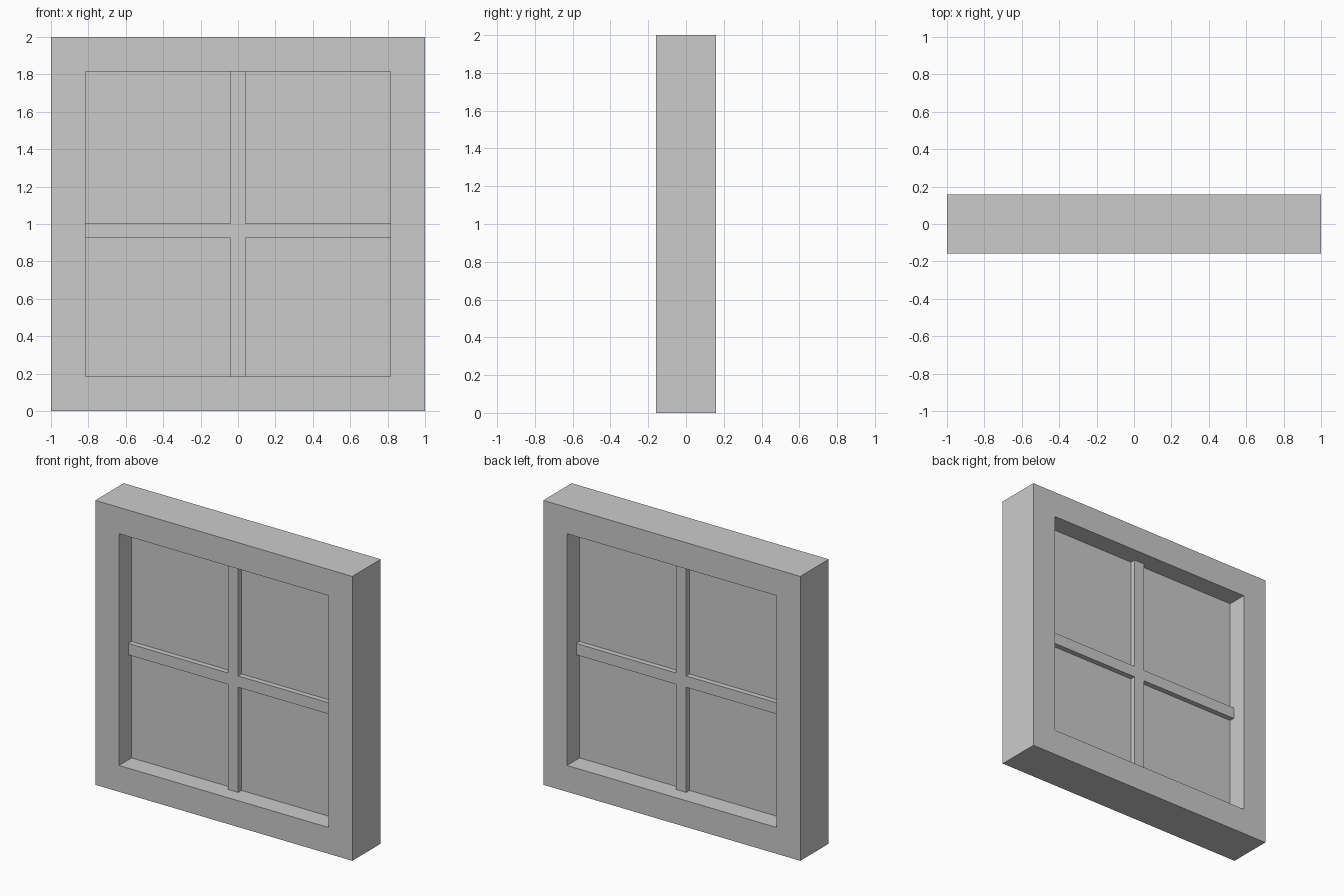
import bpy, bmesh

if "Cube" in bpy.data.objects:
    bpy.data.objects.remove(bpy.data.objects["Cube"])

DEPTH = 0.158           # half depth of the frame
OPEN = 0.815            # half size of the opening
BAR = 0.055             # half depth of the glazing bars
PANE = 0.018            # half depth of the glass
MID = 1.0               # centre height of the window


def finish(name, bm):
    bmesh.ops.recalc_face_normals(bm, faces=bm.faces)
    mesh = bpy.data.meshes.new(name)
    bm.to_mesh(mesh)
    bm.free()
    obj = bpy.data.objects.new(name, mesh)
    bpy.context.collection.objects.link(obj)
    return obj


def prism(name, outline, half_depth):
    """Extrude an x-z outline symmetrically along y."""
    bm = bmesh.new()
    face = bm.faces.new([bm.verts.new((x, -half_depth, z)) for x, z in outline])
    ext = bmesh.ops.extrude_face_region(bm, geom=[face], use_keep_orig=True)
    verts = [g for g in ext["geom"] if isinstance(g, bmesh.types.BMVert)]
    bmesh.ops.translate(bm, verts=verts, vec=(0, 2 * half_depth, 0))
    return finish(name, bm)


# Outer frame: rectangular section swept round four mitred corners
bm = bmesh.new()
section = [(1, -DEPTH), (1, DEPTH), (OPEN, DEPTH), (OPEN, -DEPTH)]
rings = [[bm.verts.new((sx * r, y, MID + sz * r)) for r, y in section]
         for sx, sz in [(-1, -1), (1, -1), (1, 1), (-1, 1)]]
for i in range(4):
    a, b = rings[i], rings[(i + 1) % 4]
    for j in range(4):
        k = (j + 1) % 4
        bm.faces.new((a[j], a[k], b[k], b[j]))
finish("window_frame", bm)

# Glazing bars: one cross, with the horizontal bar just below centre
w, low, high = 0.04, 0.924, 1.004
bottom, top = MID - OPEN, MID + OPEN
prism("glazing_bars", [
    (-w, bottom), (w, bottom), (w, low), (OPEN, low), (OPEN, high), (w, high),
    (w, top), (-w, top), (-w, high), (-OPEN, high), (-OPEN, low), (-w, low)], BAR)

# Glass pane filling the opening
prism("glass_pane", [(-OPEN, bottom), (OPEN, bottom), (OPEN, top), (-OPEN, top)], PANE)
